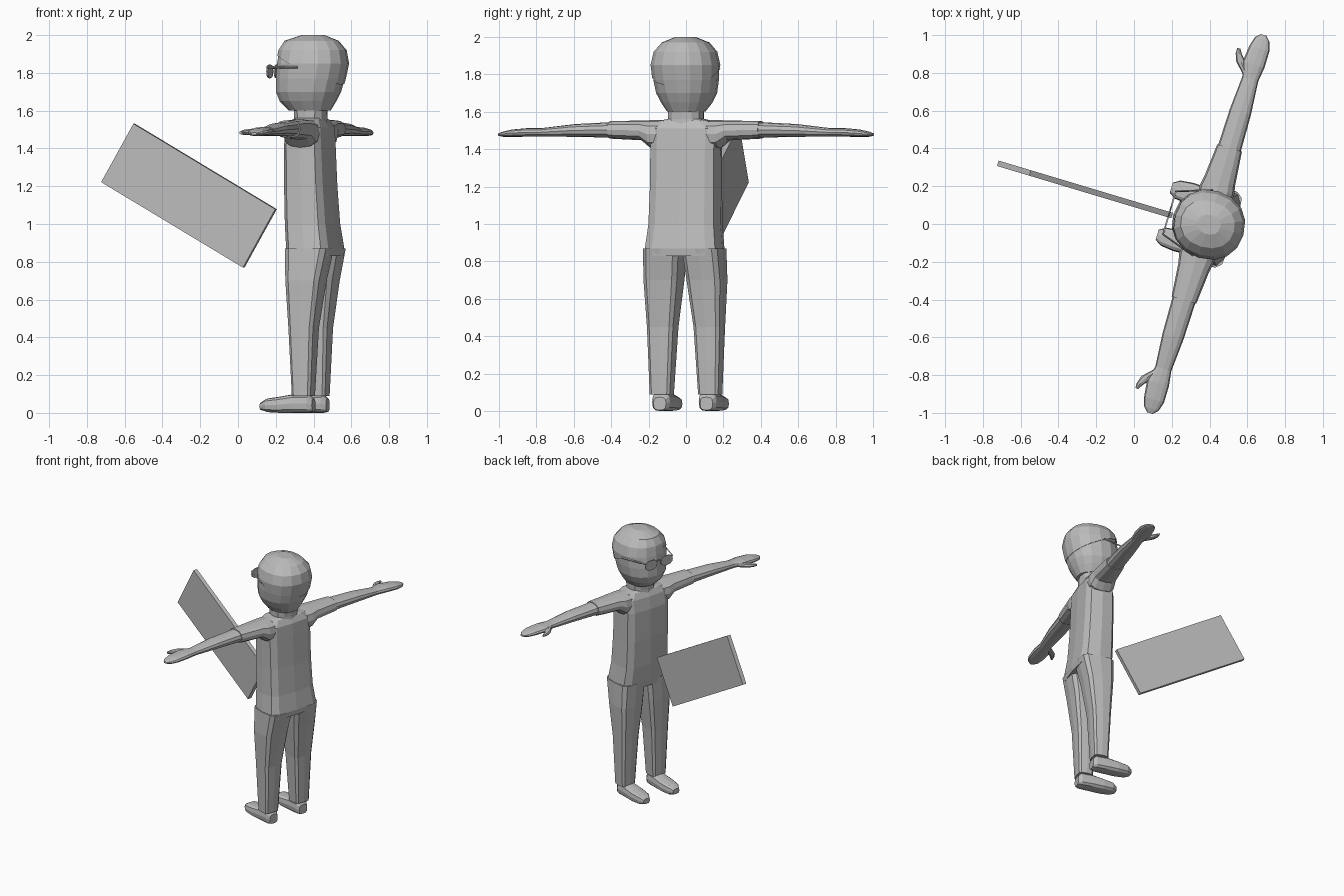
import bpy
import bmesh
import math
from mathutils import Matrix, Vector

default_cube = bpy.data.objects.get("Cube")
if default_cube:
    bpy.data.objects.remove(default_cube, do_unlink=True)

# The figure is built facing -y around its own origin, then turned and placed
PLACEMENT = Matrix.Translation((0.385, 0, 0)) @ Matrix.Rotation(math.radians(-106.7), 4, "Z")

grey = bpy.data.materials.new("plain_grey")
grey.use_nodes = True
grey.diffuse_color = (0.5, 0.5, 0.5, 1)
grey.node_tree.nodes["Principled BSDF"].inputs["Base Color"].default_value = (0.5, 0.5, 0.5, 1)


def add_object(name, bm, mirror=False):
    """Turn a bmesh into a placed object, mirrored left to right if asked."""
    bmesh.ops.recalc_face_normals(bm, faces=bm.faces)
    mesh = bpy.data.meshes.new(name)
    bm.to_mesh(mesh)
    bm.free()
    mesh.materials.append(grey)
    obj = bpy.data.objects.new(name, mesh)
    bpy.context.collection.objects.link(obj)
    obj.matrix_world = PLACEMENT
    if mirror:
        modifier = obj.modifiers.new("mirror_sides", "MIRROR")
        modifier.use_mirror_merge = False
    return obj


def signed_power(value, exponent):
    return math.copysign(abs(value) ** exponent, value)


def loft(axis, sections, sides=12, squareness=3.5, grow=1.0):
    """Skin rounded-box rings; each section is position, centre pair, half-size pair."""
    bm = bmesh.new()
    rings = []
    for position, centre_a, centre_b, half_a, half_b in sections:
        ring = []
        for i in range(sides):
            angle = math.tau * i / sides
            a = centre_a + grow * half_a * signed_power(math.cos(angle), 2 / squareness)
            b = centre_b + grow * half_b * signed_power(math.sin(angle), 2 / squareness)
            point = [a, b]
            point.insert(axis, position)
            ring.append(bm.verts.new(point))
        rings.append(ring)
    for lower, upper in zip(rings, rings[1:]):
        for i in range(sides):
            j = (i + 1) % sides
            bm.faces.new((lower[i], lower[j], upper[j], upper[i]))
    bm.faces.new(rings[0])
    bm.faces.new(rings[-1])
    return bm


# Torso: hips, waist, chest, shoulder slope
torso = [
    (0.83, 0, 0.025, 0.21, 0.12),
    (0.87, 0, 0.025, 0.21, 0.125),
    (1.0, 0, 0.01, 0.195, 0.12),
    (1.2, 0, 0, 0.19, 0.115),
    (1.42, 0, -0.005, 0.19, 0.11),
    (1.51, 0, 0, 0.19, 0.1),
    (1.55, 0, 0, 0.15, 0.08),
    (1.56, 0, 0, 0.1, 0.07),
]
add_object("torso", loft(2, torso, squareness=4))

# Trouser legs
leg = [
    (0.09, 0.135, 0, 0.06, 0.055),
    (0.45, 0.13, 0, 0.078, 0.073),
    (0.7, 0.12, 0.01, 0.1, 0.1),
    (0.87, 0.108, 0.025, 0.106, 0.122),
]
add_object("legs", loft(2, leg, squareness=4), mirror=True)

# Shoes, heel to toe
shoe = [
    (0.055, 0.13, 0.04, 0.035, 0.035),
    (0.03, 0.13, 0.05, 0.05, 0.05),
    (-0.05, 0.13, 0.05, 0.055, 0.05),
    (-0.13, 0.13, 0.043, 0.058, 0.043),
    (-0.2, 0.13, 0.04, 0.05, 0.036),
    (-0.235, 0.13, 0.035, 0.028, 0.02),
]
add_object("shoes", loft(1, shoe, squareness=3), mirror=True)

# Sleeves, from inside the shoulder to the cuff
sleeve = [
    (0.12, 0, 1.48, 0.09, 0.075),
    (0.19, 0, 1.48, 0.095, 0.075),
    (0.24, 0, 1.5, 0.085, 0.053),
    (0.42, 0, 1.503, 0.068, 0.047),
]
add_object("sleeves", loft(0, sleeve, squareness=2.6), mirror=True)

# Forearms and mitten hands
arm = [
    (0.4, 0, 1.503, 0.063, 0.042),
    (0.62, 0, 1.5, 0.058, 0.034),
    (0.8, 0, 1.49, 0.044, 0.023),
    (0.88, -0.005, 1.49, 0.06, 0.023),
    (0.97, 0, 1.485, 0.055, 0.02),
    (1.02, 0, 1.48, 0.04, 0.014),
    (1.045, 0, 1.478, 0.015, 0.007),
]
add_object("arms", loft(0, arm, squareness=2.4), mirror=True)

# Thumbs
thumb = [
    (0.82, -0.03, 1.49, 0.02, 0.018),
    (0.87, -0.07, 1.487, 0.03, 0.017),
    (0.91, -0.095, 1.485, 0.018, 0.014),
    (0.94, -0.105, 1.483, 0.008, 0.008),
]
add_object("thumbs", loft(0, thumb, sides=8, squareness=2), mirror=True)

# Neck
neck = [
    (1.5, 0, 0, 0.11, 0.09),
    (1.56, 0, 0, 0.097, 0.085),
    (1.66, 0, 0, 0.1, 0.09),
]
add_object("neck", loft(2, neck, squareness=2.4))

# Head, chin to crown
skull = [
    (1.6, 0, -0.005, 0.1, 0.11),
    (1.65, 0, -0.015, 0.135, 0.15),
    (1.7, 0, -0.012, 0.16, 0.172),
    (1.77, 0, -0.002, 0.172, 0.182),
    (1.85, 0, 0.01, 0.178, 0.187),
    (1.92, 0, 0.01, 0.162, 0.175),
    (1.97, 0, 0.005, 0.12, 0.14),
    (2.0, 0, 0.012, 0.05, 0.06),
]
add_object("head", loft(2, skull[:-1], sides=16, squareness=2.2))

# Hair cap: a slightly larger crown trimmed along a line sloping to the nape
hair = loft(2, skull[2:], sides=16, squareness=2.2, grow=1.03)
front, back = Vector((0, -0.18, 1.9)), Vector((0, 0.19, 1.73))
normal = Vector((1, 0, 0)).cross(back - front)
cut = bmesh.ops.bisect_plane(
    hair, geom=hair.verts[:] + hair.edges[:] + hair.faces[:],
    plane_co=front, plane_no=normal, clear_inner=True)
rim = [e for e in cut["geom_cut"] if isinstance(e, bmesh.types.BMEdge)]
bmesh.ops.contextual_create(hair, geom=rim)
add_object("hair", hair)

# Glasses: lenses, bridge and temples
lens = [(y, 0.068, 1.808, 0.052, 0.037) for y in (-0.21, -0.202)]
add_object("glasses_lenses", loft(1, lens, squareness=2.4), mirror=True)
bridge = [(x, -0.206, 1.825, 0.004, 0.005) for x in (-0.03, 0.03)]
add_object("glasses_bridge", loft(0, bridge, sides=4, squareness=2))
temple = [(-0.208, 0.118, 1.83, 0.005, 0.006), (-0.02, 0.182, 1.83, 0.005, 0.006)]
add_object("glasses_temples", loft(1, temple, sides=4, squareness=2), mirror=True)

# Tilted board floating in front of the figure
board = bmesh.new()
tilt = Matrix.Translation((0.01, -0.67, 1.15)) @ Matrix.Rotation(math.radians(-30), 4, "X")
size = Matrix.Diagonal((0.03, 0.905, 0.357, 1))
bmesh.ops.create_cube(board, size=1, matrix=tilt @ size)
add_object("board", board)
